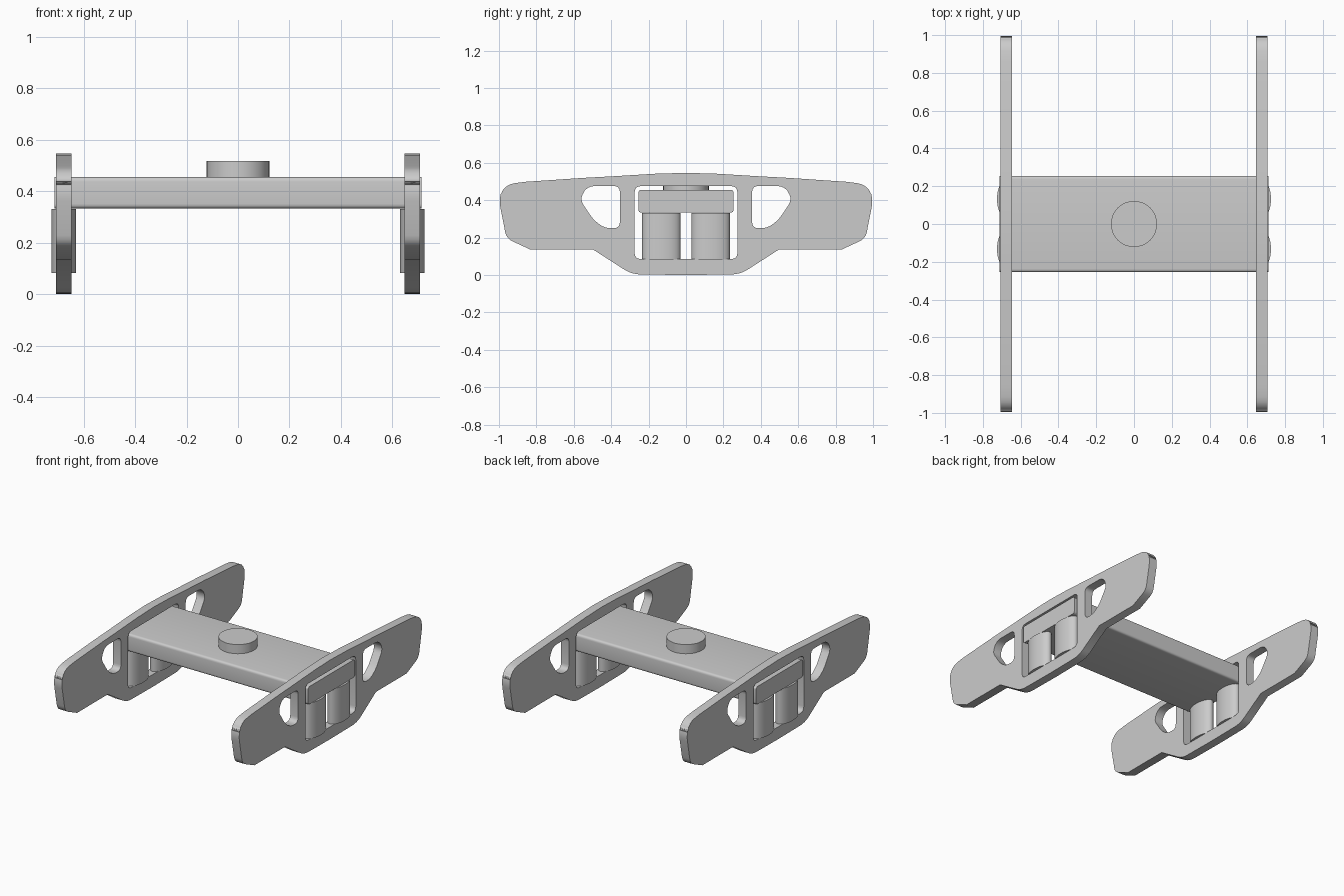
import bpy, bmesh
from math import radians
from mathutils import Vector, Matrix

if "Cube" in bpy.data.objects:
    bpy.data.objects.remove(bpy.data.objects["Cube"])


def rounded(points, steps=4):
    """Round each (y, z, radius-along-edge) corner with a small quadratic arc."""
    out = []
    for i, (y, z, r) in enumerate(points):
        p = Vector((y, z))
        a = Vector(points[i - 1][:2]) - p
        b = Vector(points[(i + 1) % len(points)][:2]) - p
        if r == 0:
            out.append(p)
            continue
        s, e = p + a.normalized() * r, p + b.normalized() * r
        for k in range(steps + 1):
            t = k / steps
            out.append(s * (1 - t) ** 2 + p * 2 * t * (1 - t) + e * t * t)
    return out


def plate(name, loops, x, half):
    """Extrude closed y-z loops (first outer, rest holes) along x."""
    cu = bpy.data.curves.new(name + "_profile", 'CURVE')
    cu.dimensions, cu.fill_mode, cu.extrude = '2D', 'BOTH', half
    for loop in loops:
        sp = cu.splines.new('POLY')
        sp.points.add(len(loop) - 1)
        for pt, p in zip(sp.points, loop):
            pt.co = (p.x, p.y, 0, 1)
        sp.use_cyclic_u = True
    tmp = bpy.data.objects.new(name + "_tmp", cu)
    me = bpy.data.meshes.new_from_object(tmp)
    bpy.data.objects.remove(tmp)
    bm = bmesh.new()
    bm.from_mesh(me)
    bmesh.ops.remove_doubles(bm, verts=bm.verts, dist=1e-5)
    bm.transform(Matrix(((0, 0, 1, x), (1, 0, 0, 0), (0, 1, 0, 0), (0, 0, 0, 1))))
    bmesh.ops.recalc_face_normals(bm, faces=bm.faces)
    bm.to_mesh(me)
    bm.free()
    me.name = name
    ob = bpy.data.objects.new(name, me)
    bpy.context.collection.objects.link(ob)
    return ob


def cylinder(name, loc, rx, ry, h):
    bpy.ops.mesh.primitive_cylinder_add(vertices=32, radius=1, depth=1, location=loc)
    ob = bpy.context.object
    ob.name = name
    ob.scale = (rx, ry, h)
    bpy.ops.object.transform_apply(location=False, rotation=False, scale=True)
    bpy.ops.object.shade_smooth_by_angle(angle=radians(30))
    return ob


def mirror_y(points):
    return [(-y, z, r) for y, z, r in reversed(points)]


# Side frame outline, right half from bottom to top
half_outline = [(0.29, 0.003, 0.05), (0.495, 0.135, 0), (0.83, 0.135, 0),
                (0.96, 0.195, 0.035), (1.0, 0.40, 0.04), (0.975, 0.483, 0.06),
                (0.86, 0.498, 0), (0.55, 0.519, 0), (0.40, 0.527, 0), (0.17, 0.541, 0)]
outline = rounded(half_outline + [(0, 0.546, 0)] + mirror_y(half_outline) + [(0, 0, 0)])

# Spring window and the two lightening holes
window = rounded([(-0.275, 0.085, 0.035), (0.275, 0.085, 0.035),
                  (0.275, 0.475, 0.035), (-0.275, 0.475, 0.035)])
hole = [(0.353, 0.25, 0.035), (0.435, 0.25, 0.035), (0.495, 0.295, 0.03),
        (0.565, 0.40, 0.03), (0.535, 0.476, 0.05), (0.353, 0.476, 0.035)]
loops = [outline, window, rounded(hole), rounded(mirror_y(hole))]

for side, s in (("left", -1), ("right", 1)):
    plate("side_frame_" + side, loops, s * 0.676, 0.03)
    # Flattened spring columns standing in the window
    for end, y in (("front", -0.132), ("back", 0.132)):
        cylinder(f"spring_{side}_{end}", (s * 0.677, y, 0.2065), 0.048, 0.102, 0.247)

# Cross beam with softened long edges
beam = rounded([(-0.255, 0.333, 0.018), (0.255, 0.333, 0.018),
                (0.255, 0.455, 0.018), (-0.255, 0.455, 0.018)])
plate("cross_beam", [beam], 0, 0.713)

# Centre pivot
cylinder("centre_pivot", (0, 0, 0.483), 0.122, 0.122, 0.07)
